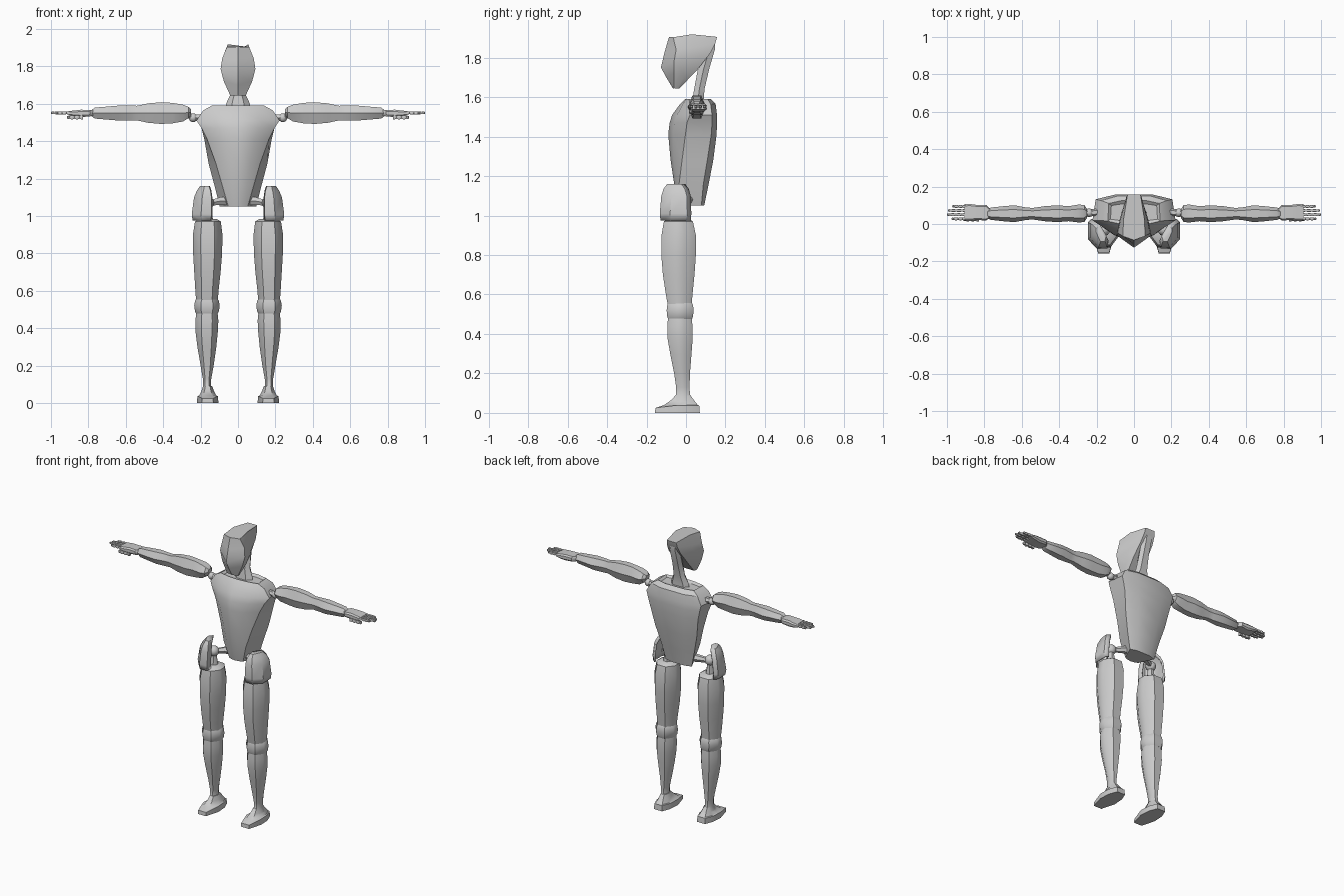
import bpy, bmesh, math

grey = bpy.data.materials.new("light_grey")
grey.diffuse_color = (0.6, 0.6, 0.6, 1)


def finish(name, bm, mirror=False, angle=35):
    """Turn a bmesh into a named, shaded and optionally mirrored object."""
    bmesh.ops.recalc_face_normals(bm, faces=bm.faces)
    me = bpy.data.meshes.new(name)
    bm.to_mesh(me)
    bm.free()
    me.materials.append(grey)
    ob = bpy.data.objects.new(name, me)
    bpy.context.collection.objects.link(ob)
    bpy.ops.object.select_all(action='DESELECT')
    ob.select_set(True)
    bpy.context.view_layer.objects.active = ob
    bpy.ops.object.shade_smooth_by_angle(angle=math.radians(angle))
    if mirror:
        ob.modifiers.new("mirror", 'MIRROR')
    return ob


def loft(rings, closed=True):
    """Skin a list of rings with quads; closed rings get end caps."""
    bm = bmesh.new()
    vs = [[bm.verts.new(p) for p in r] for r in rings]
    n = len(vs[0])
    for a, b in zip(vs, vs[1:]):
        for i in range(n if closed else n - 1):
            j = (i + 1) % n
            bm.faces.new((a[i], a[j], b[j], b[i]))
    if closed:
        bm.faces.new(vs[0])
        bm.faces.new(vs[-1])
    return bm


def symmetric(half):
    """Close a half outline (front to back, x >= 0) over the x = 0 plane."""
    return half + [(-x, y, z) for x, y, z in reversed(half) if x > 1e-5]


HEX = [(math.cos(i * math.pi / 3), math.sin(i * math.pi / 3)) for i in range(6)]
OCT = [(-.45, -1), (.45, -1), (.95, -.35), (.95, .35),
       (.45, 1), (-.45, 1), (-.95, .35), (-.95, -.35)]


def limb_x(name, rows, sec=HEX):
    """Limb along x from rows of x, y, z, y radius, z radius."""
    return finish(name, loft([[(x, y + ry * a, z + rz * b) for a, b in sec]
                              for x, y, z, ry, rz in rows]), True)


def limb_z(name, rows):
    """Limb along z from rows of z, x min, x max, y min, y max."""
    return finish(name, loft([[((x0 + x1) / 2 + (x1 - x0) / 2 * a / .95,
                                (y0 + y1) / 2 + (y1 - y0) / 2 * b, z) for a, b in OCT]
                              for z, x0, x1, y0, y1 in rows]), True, 42)


def ball(name, loc, r):
    bm = bmesh.new()
    bmesh.ops.create_uvsphere(bm, u_segments=10, v_segments=6, radius=r)
    bmesh.ops.translate(bm, verts=bm.verts, vec=loc)
    return finish(name, bm, True, 40)


# Head: pointed face, tapering back to a crest, open underside slope
head = [
    [(0, -.086, 1.905), (.06, -.065, 1.903), (.055, .03, 1.918), (.035, .157, 1.905)],
    [(0, -.108, 1.83), (.085, -.05, 1.84), (.07, .03, 1.85), (.04, .148, 1.87)],
    [(0, -.127, 1.75), (.093, -.06, 1.785), (.075, .03, 1.79), (.045, .125, 1.825)],
    [(0, -.10, 1.70), (.076, -.062, 1.72), (.062, -.005, 1.705), (.05, .055, 1.735)],
    [(0, -.066, 1.643), (.042, -.06, 1.645), (.04, -.045, 1.643), (.035, -.035, 1.643)],
]
finish("head", loft([symmetric(r) for r in head]), angle=32)

# Neck: leans back from the collar to the crest
neck = [(1.565, .07, .03, .09), (1.60, .064, .035, .09), (1.645, .042, .042, .095),
        (1.74, .034, .06, .117), (1.84, .034, .09, .146), (1.87, .03, .10, .146)]
finish("neck", loft([symmetric([(w * .5, f, z), (w, (f + b) / 2, z), (w * .6, b, z)])
                     for z, w, f, b in neck]))

# Torso rows: z, front y, front edge x/y, back edge x/y, back y
torso = [(1.59, -.005, .14, .015, .135, .11, .125),
         (1.565, -.03, .185, .02, .175, .125, .15),
         (1.51, -.07, .222, .02, .205, .132, .157),
         (1.47, -.083, .195, .005, .195, .132, .157),
         (1.41, -.09, .165, -.003, .18, .128, .155),
         (1.28, -.078, .118, -.02, .157, .108, .138),
         (1.16, -.06, .083, -.035, .125, .088, .115),
         (1.05, -.035, .052, -.02, .098, .078, .092)]
rings = []
for z, f, ex, ey, bx, by, b in torso:
    rings.append(symmetric([(0, f, z), (ex * .55, f + .28 * (ey - f), z), (ex, ey, z),
                            (bx, by, z), (bx * .5, b, z)]))
bm = loft(rings)
# Sunken collar in the top of the torso
bm.normal_update()
top = max(bm.faces, key=lambda f: f.calc_center_median().z)
bmesh.ops.inset_region(bm, faces=[top], thickness=.018)
bmesh.ops.translate(bm, verts=top.verts, vec=(0, 0, -.012))
finish("torso", bm, angle=32)

# Shoulder joints
limb_x("shoulder_rod", [(.16, .065, 1.525, .022, .022), (.235, .06, 1.525, .018, .018),
                        (.285, .056, 1.545, .018, .018)])
ball("shoulder_ball", (.24, .06, 1.525), .024)

# Arms: upper arm and forearm in one tapering shell
limb_x("arm", [(.25, .056, 1.555, .022, .018), (.265, .056, 1.553, .045, .035),
               (.295, .056, 1.55, .048, .052), (.35, .055, 1.55, .04, .063),
               (.41, .055, 1.55, .045, .067), (.48, .055, 1.55, .04, .06),
               (.54, .055, 1.55, .031, .045), (.575, .055, 1.55, .033, .047),
               (.64, .055, 1.55, .045, .046), (.70, .055, 1.55, .04, .04),
               (.765, .055, 1.55, .033, .034), (.782, .055, 1.55, .025, .02)])

# Hands: wrist, palm, fingers and thumb
BOX = [(-.8, -1), (.8, -1), (1, -.5), (1, .5), (.8, 1), (-.8, 1), (-1, .5), (-1, -.5)]
limb_x("hand", [(.77, .058, 1.55, .022, .016), (.79, .06, 1.55, .042, .017),
                (.84, .062, 1.548, .04, .02), (.875, .062, 1.548, .045, .016),
                (.905, .062, 1.549, .044, .011)], BOX)


def finger(name, x0, x1, y, z, r):
    rows = []
    for k in range(4):
        x = x0 + (x1 - x0) * k / 3
        rows += [(x - .005, y, z, r, r), (x + .005, y, z, r, r)] if k < 3 else \
                [(x - .006, y, z, r * .9, r * .9), (x, y, z, r * .5, r * .5)]
        if k < 3:
            rows.append((x + (x1 - x0) / 6, y, z, r * .65, r * .65))
    limb_x(name, rows, BOX)


for i, (y, tip) in enumerate([(.028, .975), (.050, 1.0), (.072, .995), (.094, .972)]):
    finger(f"finger_{i + 1}", .905, tip, y, 1.551, .008)
finger("thumb", .835, .915, .024, 1.527, .010)

# Pelvis axle and hip joints
limb_x("pelvis_axle", [(0, .02, 1.08, .03, .025), (.09, .01, 1.08, .025, .025),
                       (.15, -.02, 1.07, .016, .016)])
ball("hip_ball", (.16, -.03, 1.07), .034)
limb_z("hip_stem", [(.96, .13, .19, -.06, 0), (1.02, .14, .18, -.05, -.01),
                    (1.07, .145, .175, -.045, -.015)])

# Hip guards: curved shells round the front and outer side
guard = []
for z, xi, xo, f, b in [(.975, .140, .243, -.127, .025), (1.01, .137, .247, -.131, .027),
                        (1.10, .137, .235, -.123, .024), (1.135, .142, .22, -.112, .014),
                        (1.16, .150, .203, -.093, -.004)]:
    guard.append([(xi, f + .035, z), (xi + .005, f, z), (xi + .55 * (xo - xi), f - .002, z),
                  (xo, f + .05, z), (xo, b - .02, z), (xo - .02, b, z)])
bm = loft(guard, closed=False)
# close the guard over the top edge
bm.verts.ensure_lookup_table()
bm.faces.new(bm.verts[-6:])
ob = finish("hip_guard", bm, True)
sol = ob.modifiers.new("shell", 'SOLIDIFY')
sol.thickness = .012
sol.offset = -1
ob.modifiers.move(1, 0)

# Thighs, knees and calves
limb_z("thigh", [(.985, .115, .205, -.085, .01), (.97, .092, .23, -.112, .035),
                 (.90, .083, .241, -.124, .05), (.80, .085, .24, -.125, .05),
                 (.70, .093, .234, -.117, .043), (.60, .104, .228, -.102, .033),
                 (.545, .108, .224, -.092, .028)])
limb_z("knee", [(.56, .110, .222, -.09, .028), (.545, .102, .23, -.095, .036),
                (.52, .098, .234, -.098, .038), (.49, .102, .23, -.096, .036),
                (.475, .110, .222, -.09, .03)])
limb_z("calf", [(.49, .110, .222, -.09, .028), (.44, .105, .228, -.095, .033),
                (.38, .108, .227, -.094, .034), (.30, .116, .217, -.08, .028),
                (.20, .130, .20, -.06, .02), (.13, .143, .188, -.05, .018),
                (.09, .145, .187, -.05, .02), (.06, .135, .197, -.07, .035)])

# Feet: wedge sole rising to the ankle
foot = []
for z, w, f, b in [(0, 1, -.157, .07), (.025, .97, -.155, .067), (.04, .8, -.11, .06),
                   (.065, .58, -.075, .04), (.09, .42, -.052, .022)]:
    d = b - f
    lift = .012 if z == .025 else 0
    half = [(.03, f, z), (.057, f + .42 * d, z + lift), (.052, f + .75 * d, z + lift),
            (.03, b, z + lift)]
    foot.append([(.162 + x * w, y, h) for x, y, h in symmetric(half)])
finish("foot", loft(foot), True)
